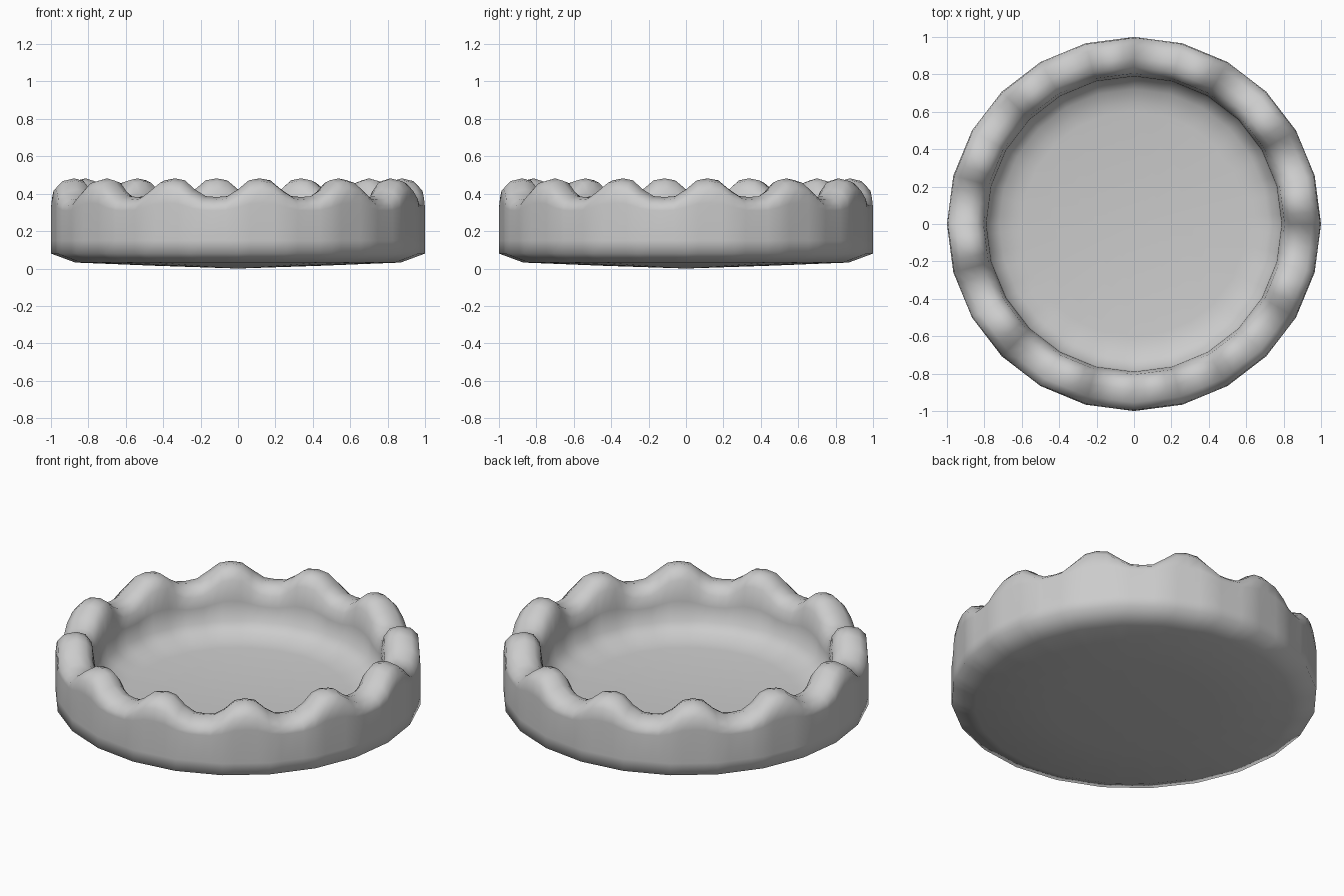
import bpy, bmesh
from math import sin, cos, pi, radians, degrees, exp

if "Cube" in bpy.data.objects:
    bpy.data.objects.remove(bpy.data.objects["Cube"])

SIDES, SUB = 24, 4          # 24-sided wall, each side subdivided for the crimped rim
STEPS = SIDES * SUB

# Cross-section: radius, height, share of the crimp lift
PROFILE = [
    (0.45, 0.015, 0), (0.87, 0.032, 0), (1.00, 0.08, 0),                     # underside
    (1.00, 0.15, 0), (1.00, 0.31, 0.4), (0.995, 0.335, 0.9),                 # outer wall
    (0.955, 0.367, 1), (0.89, 0.382, 1), (0.84, 0.368, 1), (0.805, 0.33, 0.9),  # rim
    (0.79, 0.27, 0.3), (0.785, 0.18, 0),                                     # inner wall
    (0.72, 0.135, 0), (0.65, 0.112, 0), (0.60, 0.107, 0),                    # floor
]


def crimp(angle):
    """Twelve rounded bumps, the first centred at 7.5 degrees."""
    a = (degrees(angle) - 7.5 + 15) % 30 - 15
    return 0.1 * exp(-(abs(a) / 7.8) ** 3)


def flat_side(angle):
    """Radius factor that keeps the wall a regular polygon."""
    half = pi / SIDES
    return cos(half) / cos(angle % (2 * half) - half)


# Pie crust shell
bm = bmesh.new()
rings = []
for r, z, lift in PROFILE:
    ring = []
    for i in range(STEPS):
        a = 2 * pi * i / STEPS
        rr = r * flat_side(a)
        ring.append(bm.verts.new((rr * cos(a), rr * sin(a), z + lift * crimp(a))))
    rings.append(ring)
for low, high in zip(rings, rings[1:]):
    for i in range(STEPS):
        j = (i + 1) % STEPS
        bm.faces.new((low[i], low[j], high[j], high[i]))

# Shallow dished underside and floor
under = bm.verts.new((0, 0, 0))
floor = bm.verts.new((0, 0, 0.08))
for i in range(STEPS):
    j = (i + 1) % STEPS
    bm.faces.new((under, rings[0][j], rings[0][i]))
    bm.faces.new((floor, rings[-1][i], rings[-1][j]))
bmesh.ops.recalc_face_normals(bm, faces=bm.faces[:])

mesh = bpy.data.meshes.new("pie_crust")
bm.to_mesh(mesh)
bm.free()
crust = bpy.data.objects.new("pie_crust", mesh)
bpy.context.collection.objects.link(crust)
bpy.context.view_layer.objects.active = crust
crust.select_set(True)
bpy.ops.object.shade_smooth_by_angle(angle=radians(85))
